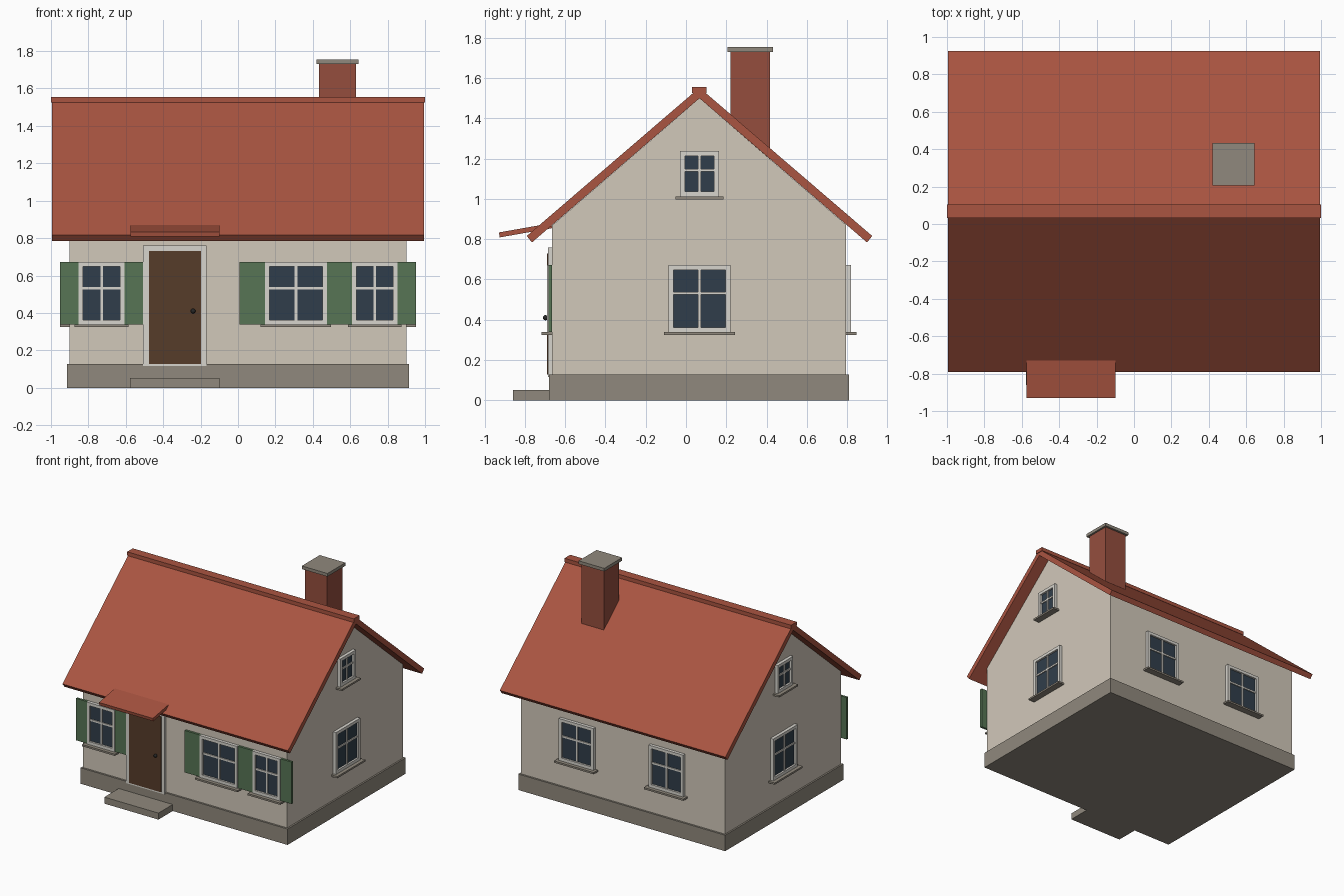
import bpy, bmesh
from math import radians
from mathutils import Matrix, Vector

if "Cube" in bpy.data.objects:
    bpy.data.objects.remove(bpy.data.objects["Cube"])

RIDGE_Y = 0.067
FRONT, BACK, SIDE = -0.665, 0.795, 0.9


def material(name, color):
    m = bpy.data.materials.new(name)
    m.diffuse_color = (*color, 1)
    m.use_nodes = True
    m.node_tree.nodes["Principled BSDF"].inputs["Base Color"].default_value = m.diffuse_color
    return m


WALL = material("plaster", (0.64, 0.58, 0.49))
STONE = material("stone", (0.28, 0.25, 0.205))
ROOF = material("roof_tile", (0.40, 0.09, 0.053))
BRICK = material("brick", (0.30, 0.076, 0.048))
TRIM = material("trim", (0.68, 0.66, 0.61))
GLASS = material("glass", (0.03, 0.048, 0.069))
WOOD = material("door_wood", (0.093, 0.045, 0.023))
GREEN = material("shutter_green", (0.095, 0.178, 0.089))
METAL = material("knob_metal", (0.02, 0.02, 0.02))


def finish(name, bm, mat):
    bmesh.ops.recalc_face_normals(bm, faces=bm.faces)
    me = bpy.data.meshes.new(name)
    bm.to_mesh(me)
    bm.free()
    me.materials.append(mat)
    ob = bpy.data.objects.new(name, me)
    bpy.context.collection.objects.link(ob)
    return ob


def boxes(name, mat, spans, matrix=Matrix()):
    """One object from boxes given as (x0, x1, y0, y1, z0, z1)."""
    bm = bmesh.new()
    for x0, x1, y0, y1, z0, z1 in spans:
        mid = Vector((x0 + x1, y0 + y1, z0 + z1)) / 2
        size = Matrix.Diagonal((x1 - x0, y1 - y0, z1 - z0, 1))
        bmesh.ops.create_cube(bm, size=1, matrix=matrix @ Matrix.Translation(mid) @ size)
    return finish(name, bm, mat)


def prism(name, mat, profile, half):
    """Extrude a (y, z) profile along x, centred on x = 0."""
    bm = bmesh.new()
    face = bm.faces.new([bm.verts.new((-half, y + RIDGE_Y, z)) for y, z in profile])
    new = bmesh.ops.extrude_face_region(bm, geom=[face])["geom"]
    bmesh.ops.translate(bm, vec=(2 * half, 0, 0),
                        verts=[v for v in new if isinstance(v, bmesh.types.BMVert)])
    return finish(name, bm, mat)


def window(name, point, angle, w, z0, z1, shutter=0):
    """Window on a wall; local x runs along the wall, local -y points outwards."""
    m = Matrix.Translation((*point, 0)) @ Matrix.Rotation(radians(angle), 4, 'Z')
    h, b, t = w / 2, 0.024, 0.007
    bar_z = z0 + 0.58 * (z1 - z0)
    boxes(name + "_frame", TRIM, [
        (-h, -h + b, -0.025, 0, z0, z1), (h - b, h, -0.025, 0, z0, z1),
        (-h + b, h - b, -0.025, 0, z0, z0 + b), (-h + b, h - b, -0.025, 0, z1 - b, z1),
        (-t, t, -0.018, 0, z0 + b, z1 - b),
        (-h + b, h - b, -0.018, 0, bar_z - t, bar_z + t)], m)
    boxes(name + "_glass", GLASS, [(-h + b, h - b, -0.01, 0, z0 + b, z1 - b)], m)
    boxes(name + "_sill", STONE, [(-h - 0.022, h + 0.022, -0.053, 0, z0 - 0.014, z0)], m)
    if shutter:
        boxes(name + "_shutters", GREEN, [
            (s * h, s * (h + shutter), -0.018, 0, z0, z1) if s > 0 else
            (-h - shutter, -h, -0.018, 0, z0, z1) for s in (-1, 1)], m)


# plinth, walls and gable
boxes("plinth", STONE, [(-0.913, 0.913, -0.68, 0.81, 0, 0.127)])
boxes("walls", WALL, [(-SIDE, SIDE, FRONT, BACK, 0.127, 0.87)])
prism("gable", WALL, [(-0.73, 0.87), (0.73, 0.87), (0, 1.5)], SIDE)

# roof and ridge cap
prism("roof", ROOF, [(-0.858, 0.816), (0, 1.553), (0.858, 0.816),
                     (0.832, 0.784), (0, 1.5), (-0.832, 0.784)], 0.995)
boxes("ridge_cap", ROOF, [(-1, 1, RIDGE_Y - 0.036, RIDGE_Y + 0.036, 1.525, 1.555)])

# chimney
boxes("chimney", BRICK, [(0.434, 0.63, 0.222, 0.416, 1.15, 1.73)])
boxes("chimney_cap", STONE, [(0.419, 0.645, 0.206, 0.432, 1.73, 1.755)])

# door, knob, step and canopy
boxes("door_frame", TRIM, [(-0.508, -0.168, -0.685, FRONT, 0.115, 0.76)])
boxes("door", WOOD, [(-0.477, -0.197, -0.69, FRONT, 0.127, 0.73)])
bm = bmesh.new()
bmesh.ops.create_uvsphere(bm, u_segments=16, v_segments=8, radius=0.013,
                          matrix=Matrix.Translation((-0.24, -0.698, 0.41)))
for f in bm.faces:
    f.smooth = True
finish("door_knob", bm, METAL)
boxes("door_step", STONE, [(-0.577, -0.1, -0.86, -0.67, 0, 0.052)])
tilt = Matrix.Translation((-0.338, -0.925, 0.809)) @ Matrix.Rotation(radians(10), 4, 'X')
boxes("door_canopy", ROOF, [(-0.238, 0.238, 0, 0.264, 0, 0.025)], tilt)

# windows
for label, x, w in (("left", -0.729, 0.245), ("middle", 0.31, 0.333), ("right", 0.731, 0.243)):
    window("front_window_" + label, (x, FRONT), 0, w, 0.338, 0.672, shutter=0.41 * w)
for label, s in (("left", -1), ("right", 1)):
    window("back_window_" + label, (0.396 * s, BACK), 180, 0.306, 0.338, 0.672)
    window(label + "_window_lower", (SIDE * s, RIDGE_Y), 90 * s, 0.308, 0.338, 0.672)
    window(label + "_window_upper", (SIDE * s, RIDGE_Y), 90 * s, 0.194, 1.012, 1.237)
